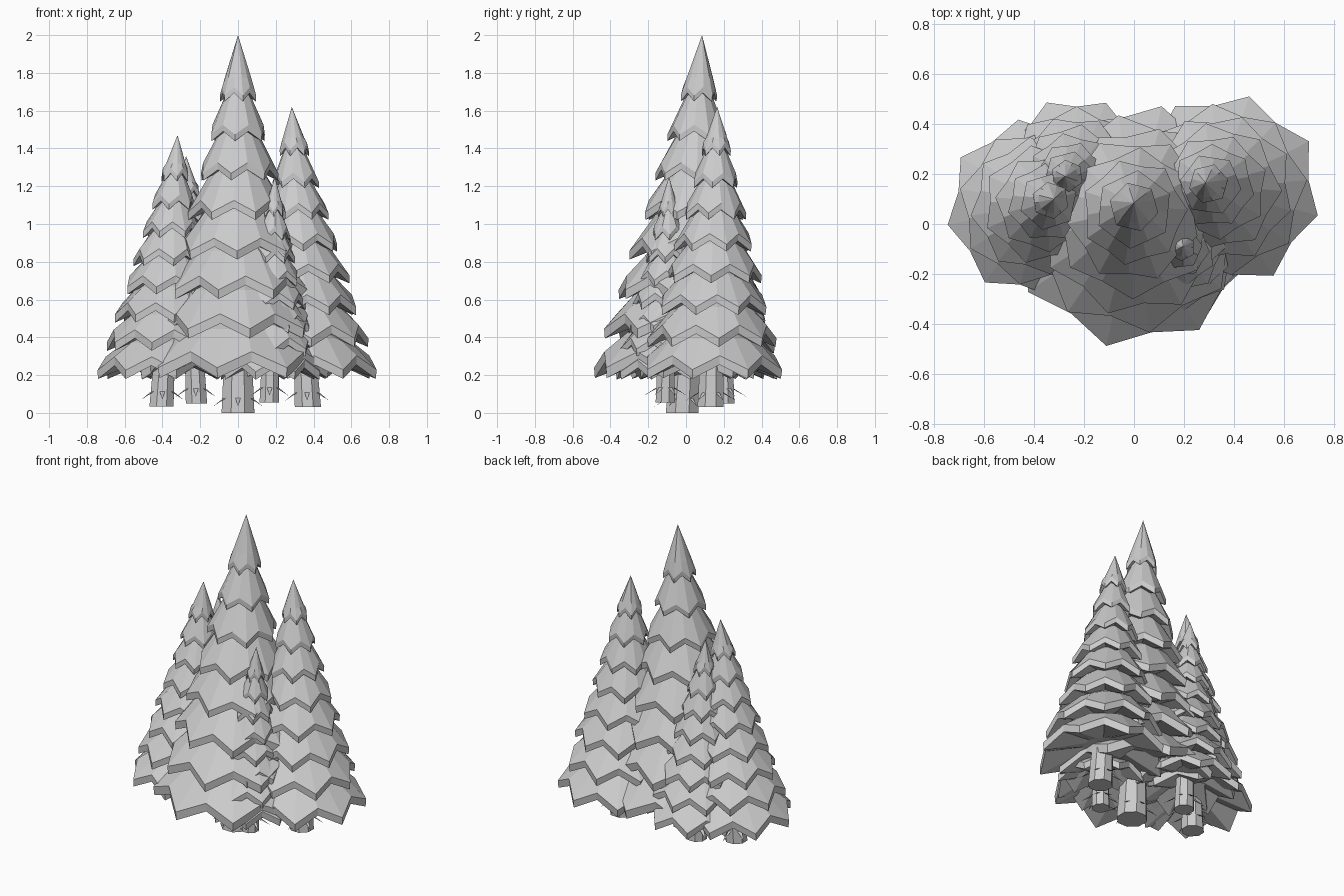
import bpy, bmesh, math, random
from mathutils import Vector

if "Cube" in bpy.data.objects:
    bpy.data.objects.remove(bpy.data.objects["Cube"])

random.seed(4)
TIERS = 8


def finish(bm, name):
    bmesh.ops.recalc_face_normals(bm, faces=bm.faces)
    me = bpy.data.meshes.new(name)
    bm.to_mesh(me)
    bm.free()
    ob = bpy.data.objects.new(name, me)
    bpy.context.collection.objects.link(ob)


def skin(bm, rings):
    # rings of equal length, joined by quads
    n = len(rings[0])
    for a, b in zip(rings, rings[1:]):
        for i in range(n):
            j = (i + 1) % n
            bm.faces.new((a[i], a[j], b[j], b[i]))


def fan(bm, ring, p):
    v = bm.verts.new(p)
    for i in range(len(ring)):
        bm.faces.new((ring[i], ring[(i + 1) % len(ring)], v))


def tier(bm, axis, z, r, r_next, step, n, phase, thick, tip=None):
    # skirt of drooping branches: zigzag rim, thick edge, shallow hollow underside
    jit = [random.uniform(-0.012, 0.012) for _ in range(n)]
    droop = 0.035 + 0.1 * r

    def ring(rad, zz, drop, pull):
        c, vs = axis(zz), []
        for i in range(2 * n):
            a = phase + math.pi * i / n
            valley = i % 2
            rr = rad * (1 - pull * valley) * (1 + (0 if valley else jit[i // 2]))
            vs.append(bm.verts.new((c.x + rr * math.cos(a), c.y + rr * math.sin(a),
                                    zz + drop * valley)))
        return vs
    under = ring(0.3 * r, z + 0.16 * r, 0, 0)
    low = ring(0.985 * r, z - thick, droop, 0.13)
    rim = ring(r, z, droop, 0.13)
    if tip is None:
        mid = ring(0.7 * r_next, z + step, 0, 0.04)
        top = ring(0.3 * r_next, z + 1.5 * step, 0, 0)
        skin(bm, [under, low, rim, mid, top])
        fan(bm, top, axis(z + 1.65 * step))
    else:
        mid = ring(0.72 * r, z + 0.3 * (tip.z - z), 0, 0.03)
        skin(bm, [under, low, rim, mid])
        fan(bm, mid, tip)
    fan(bm, under, axis(z + 0.18 * r))


def tree(name, base, tip, first_z, r_top, r_bot, trunk_r, phase):
    base, tip = Vector(base), Vector(tip)

    def axis(z):
        return base.lerp(tip, (z - base.z) / (tip.z - base.z))

    # foliage
    bm = bmesh.new()
    z0 = 0.19 + 0.1 * r_bot
    step = (first_z - z0) / (TIERS - 1)
    dr = (r_top - r_bot) / (TIERS - 1)
    for i in range(TIERS):
        r = r_bot + dr * i
        n = 8 if i < 3 else 7 if i < 6 else 6
        tier(bm, axis, z0 + step * i, r, r + dr, step, n, phase + i * 0.37,
             0.025 + 0.06 * r, tip if i == TIERS - 1 else None)
    finish(bm, name + "_foliage")

    # trunk
    bm = bmesh.new()
    rings = []
    for z, k in ((base.z, 1), (base.z + 0.3, 0.85), (first_z, 0.25)):
        c = axis(z)
        rings.append([bm.verts.new((c.x + k * trunk_r * math.cos(math.pi * i / 4 + 0.39),
                                    c.y + k * trunk_r * math.sin(math.pi * i / 4 + 0.39), z))
                      for i in range(8)])
    skin(bm, rings)
    bm.faces.new(rings[0])
    bm.faces.new(rings[-1])
    finish(bm, name + "_trunk")

    # dead twigs low on the trunk
    bm = bmesh.new()
    for i in range(6):
        a = -math.pi / 2 + i * math.pi / 3
        d = Vector((math.cos(a), math.sin(a), 0))
        s = Vector((-d.y, d.x, 0))
        c = axis(base.z + 0.08) + d * trunk_r * 0.85
        ring = [bm.verts.new(c + o) for o in (s * 0.014, s * -0.014, Vector((0, 0, -0.006)))]
        bm.faces.new(ring)
        fan(bm, ring, c + d * 0.07 + Vector((0, 0, -0.045)))
    finish(bm, name + "_twigs")


R = math.radians
tree("centre_tree", (0, -0.02, 0), (0, 0.085, 2.0), 1.68, 0.10, 0.495, 0.094, R(-103))
tree("right_tree", (0.37, 0.13, 0.03), (0.285, 0.165, 1.62), 1.39, 0.08, 0.39, 0.075, R(-15))
tree("left_tree", (-0.405, 0.06, 0.035), (-0.32, 0.10, 1.47), 1.255, 0.075, 0.36, 0.069, R(-169))
tree("back_left_tree", (-0.22, 0.20, 0.05), (-0.275, 0.19, 1.36), 1.165, 0.065, 0.31, 0.061, R(68))
tree("small_front_tree", (0.165, -0.11, 0.055), (0.195, -0.09, 1.25), 1.065, 0.055, 0.275, 0.055, R(-61))
